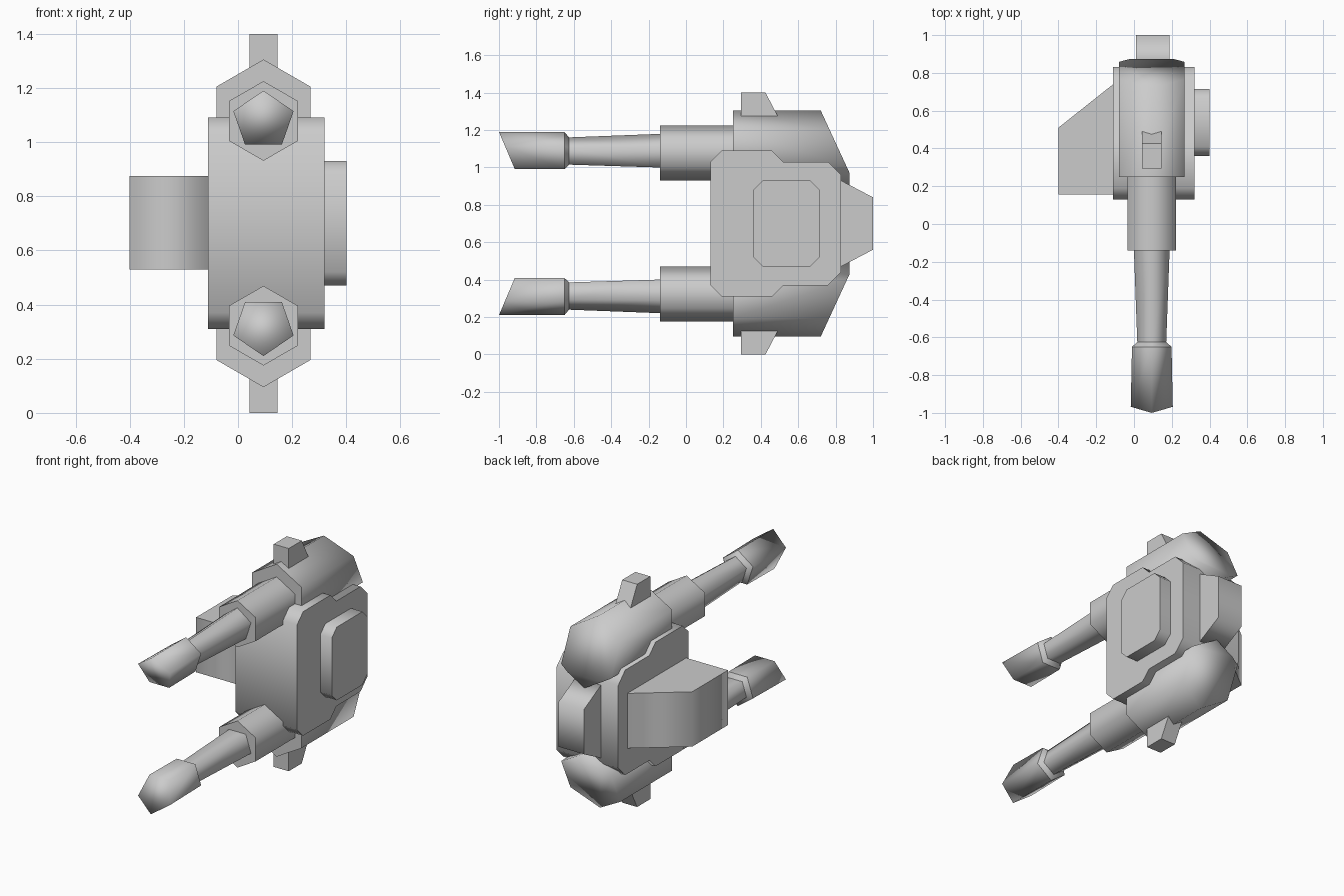
import bpy, bmesh
from math import sin, cos, tau
from mathutils import Vector

cube = bpy.data.objects.get("Cube")
if cube:
    bpy.data.objects.remove(cube)

CX, MID = 0.094, 0.70   # gun axis in x, mirror height in z

grey = bpy.data.materials.new("gun grey")
grey.use_nodes = True
colour = (0.6, 0.6, 0.6, 1)
grey.diffuse_color = colour
grey.node_tree.nodes["Principled BSDF"].inputs["Base Color"].default_value = colour


def loft(name, rings, cuts=(), side=1):
    """Skin rings of points with smooth sides and flat caps; slice off ends with planes."""
    bm = bmesh.new()
    loops = [[bm.verts.new(p) for p in ring] for ring in rings]
    n = len(loops[0])
    for a, b in zip(loops, loops[1:]):
        for i in range(n):
            j = (i + 1) % n
            bm.faces.new((a[i], a[j], b[j], b[i])).smooth = True
    bm.faces.new(loops[0])
    bm.faces.new(loops[-1])
    for point, normal in cuts:
        bmesh.ops.bisect_plane(bm, geom=bm.verts[:] + bm.edges[:] + bm.faces[:],
                               plane_co=Vector(point), plane_no=Vector(normal), clear_outer=True)
        rim = [e for e in bm.edges if e.is_boundary]
        bmesh.ops.holes_fill(bm, edges=rim, sides=0)
    for v in bm.verts:
        v.co.z = MID + side * (v.co.z - MID)
    bmesh.ops.recalc_face_normals(bm, faces=bm.faces[:])
    mesh = bpy.data.meshes.new(name)
    bm.to_mesh(mesh)
    bm.free()
    mesh.materials.append(grey)
    obj = bpy.data.objects.new(name, mesh)
    bpy.context.collection.objects.link(obj)
    return obj


def ring(sides, y, z, radius, widen=1.0):
    """Regular polygon around the gun axis with a point at the top."""
    return [(CX + widen * radius * sin(tau * i / sides), y, z + radius * cos(tau * i / sides))
            for i in range(sides)]


def slab(name, x0, x1, half_profile, side=1, mirrored=True):
    """Prism along x from a (y, z) outline, optionally mirrored about mid height."""
    pts = list(half_profile)
    if mirrored:
        pts += [(y, 2 * MID - z) for y, z in reversed(half_profile)]
    return loft(name, [[(x, y, z) for y, z in pts] for x in (x0, x1)], side=side)


# Central body, side cover and rear block
slab("body", -0.11, 0.32, [(0.13, 1.03), (0.19, 1.09), (0.46, 1.09),
                           (0.52, 1.03), (0.76, 1.03), (0.83, 0.96)])
slab("side_cover", 0.31, 0.40, [(0.36, 0.88), (0.41, 0.93), (0.665, 0.93), (0.715, 0.88)])
slab("rear_block", 0.01, 0.187, [(0.80, 0.945), (1.0, 0.84)])

# Mounting bracket on the other side
bracket = [(-0.10, 0.155), (-0.40, 0.155), (-0.40, 0.51), (-0.10, 0.748)]
loft("mount_bracket", [[(x, y, z) for x, y in bracket] for z in (0.53, 0.875)])

# Two guns, mirrored about the body
for label, s in (("upper", 1), ("lower", -1)):
    loft(label + "_housing", [ring(6, 0.25, 1.105, 0.2), ring(6, 1.0, 1.105, 0.2)],
         cuts=[((0, 0.72, 1.305), (0, 0.325, 0.15)), ((0, 0.873, 1), (0, 1, 0))], side=s)
    loft(label + "_sleeve", [ring(6, -0.14, 1.078, 0.147), ring(6, 0.30, 1.078, 0.147)], side=s)
    loft(label + "_barrel", [ring(5, -0.64, 1.08, 0.08), ring(5, -0.12, 1.08, 0.1)], side=s)
    loft(label + "_muzzle_collar", [ring(5, -0.65, 1.08, 0.11), ring(5, -0.625, 1.08, 0.08)], side=s)
    loft(label + "_muzzle", [ring(5, -1.05, 1.08, 0.11, 1.08), ring(5, -0.65, 1.08, 0.11)],
         cuts=[((0, -1.0, 1.19), (0, -0.2, -0.085))], side=s)
    slab(label + "_sight_fin", 0.042, 0.146,
         [(0.295, 1.2), (0.295, 1.4), (0.425, 1.4), (0.53, 1.2)], side=s, mirrored=False)
    fin = bpy.data.objects[label + "_sight_fin"]
    for face in fin.data.polygons:
        face.use_smooth = False
